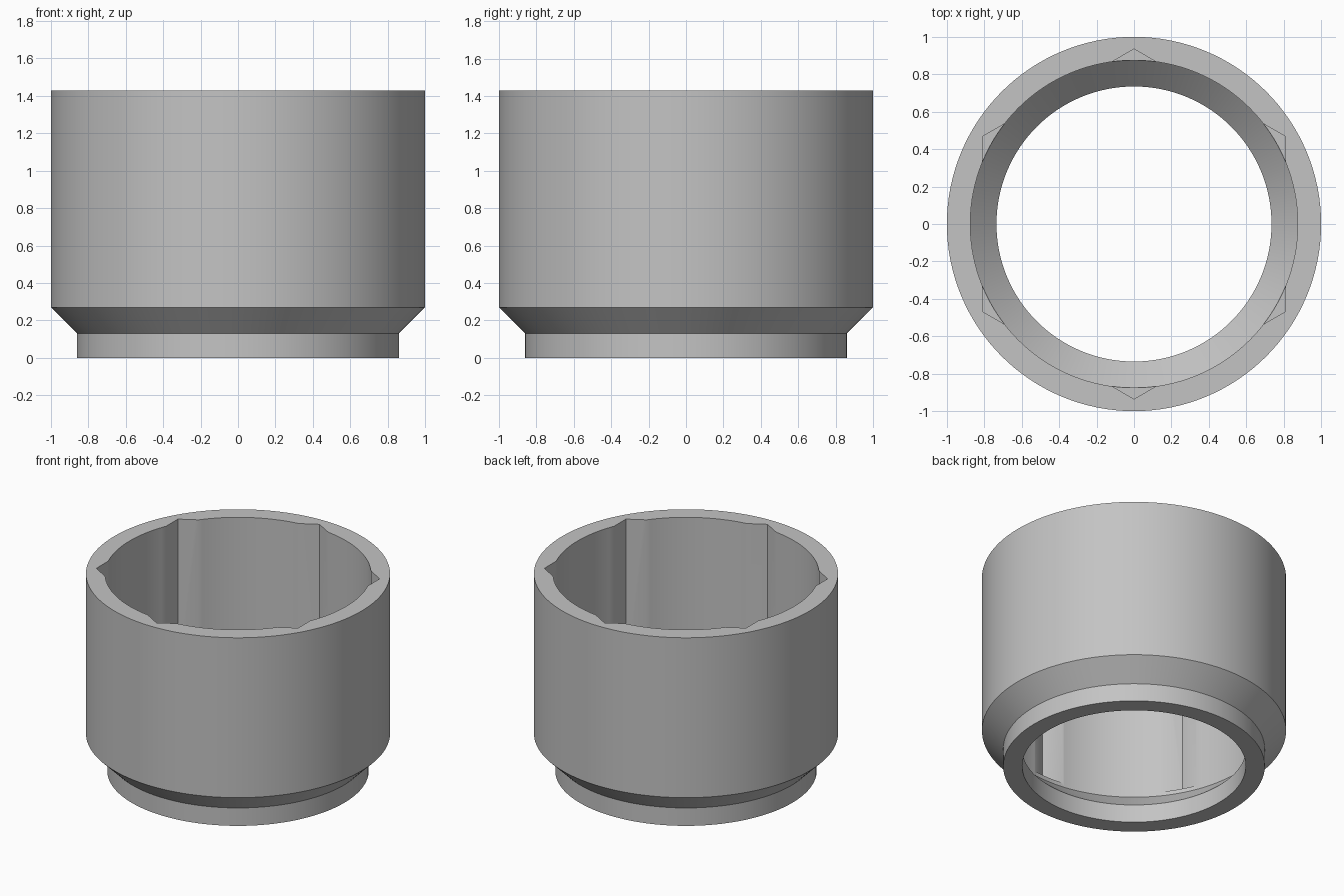
import bpy
import bmesh
import math

cube = bpy.data.objects.get("Cube")
if cube:
    bpy.data.objects.remove(cube, do_unlink=True)

SEGMENTS = 128
HEIGHT = 1.43

steel = bpy.data.materials.new("grey steel")
steel.use_nodes = True
colour = (0.55, 0.55, 0.55, 1)
steel.diffuse_color = colour
steel.node_tree.nodes["Principled BSDF"].inputs["Base Color"].default_value = colour


def add_object(name, bm):
    bmesh.ops.recalc_face_normals(bm, faces=bm.faces)
    mesh = bpy.data.meshes.new(name)
    bm.to_mesh(mesh)
    bm.free()
    mesh.materials.append(steel)
    obj = bpy.data.objects.new(name, mesh)
    bpy.context.collection.objects.link(obj)
    return obj


def lathe(name, profile):
    """Revolve a closed (radius, height) profile around z."""
    bm = bmesh.new()
    verts = [bm.verts.new((r, 0, z)) for r, z in profile]
    edges = [bm.edges.new((v, verts[i - 1])) for i, v in enumerate(verts)]
    bmesh.ops.spin(bm, geom=verts + edges, cent=(0, 0, 0), axis=(0, 0, 1),
                   angle=math.tau, steps=SEGMENTS, use_merge=True)
    bmesh.ops.remove_doubles(bm, verts=bm.verts, dist=1e-5)
    return add_object(name, bm)


# Hollow body: narrow foot, flared shoulder, straight wall, stepped bore
body = lathe("socket_body", [
    (0.86, 0), (0.86, 0.13), (1, 0.27), (1, HEIGHT),
    (0.875, HEIGHT), (0.875, 0.27), (0.735, 0.13), (0.735, 0),
])

# Hexagonal cutter whose corners notch the bore wall
bm = bmesh.new()
bottom, top = 0.30, HEIGHT + 0.2
ring = [bm.verts.new((0.935 * math.sin(i * math.tau / 6),
                      0.935 * math.cos(i * math.tau / 6), bottom)) for i in range(6)]
base = bm.faces.new(ring)
extruded = bmesh.ops.extrude_face_region(bm, geom=[base])["geom"]
bmesh.ops.translate(bm, vec=(0, 0, top - bottom),
                    verts=[g for g in extruded if isinstance(g, bmesh.types.BMVert)])
cutter = add_object("hex_cutter", bm)
cutter.hide_render = True

# Cut the notches, then drop the cutter
cut = body.modifiers.new("hex notches", 'BOOLEAN')
cut.operation = 'DIFFERENCE'
cut.solver = 'EXACT'
cut.object = cutter
bpy.ops.object.select_all(action='DESELECT')
body.select_set(True)
bpy.context.view_layer.objects.active = body
bpy.ops.object.modifier_apply(modifier=cut.name)
bpy.data.objects.remove(cutter, do_unlink=True)

bpy.ops.object.shade_smooth_by_angle(angle=math.radians(30))
